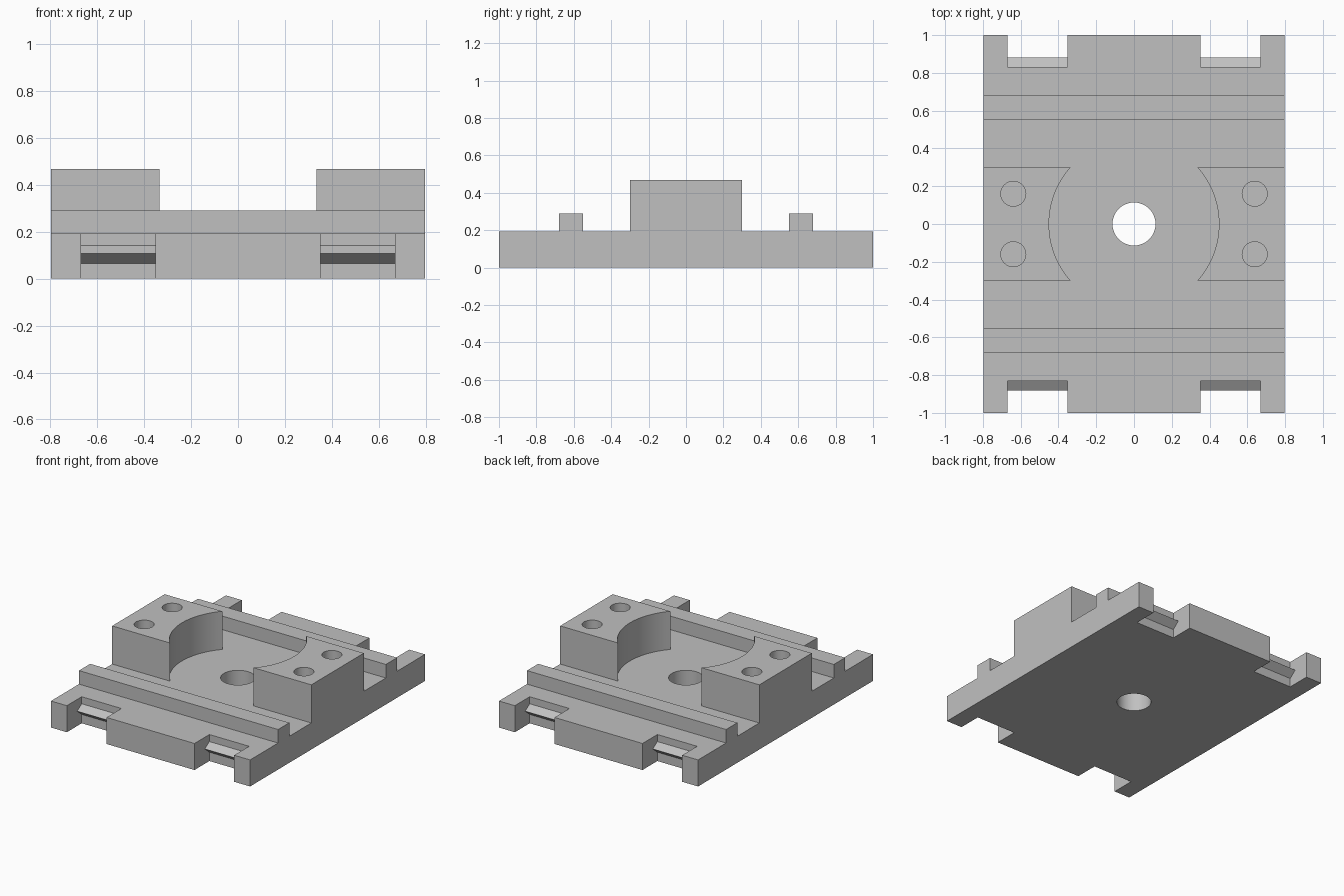
import bpy, bmesh, math
from mathutils import Vector

if "Cube" in bpy.data.objects:
    bpy.data.objects.remove(bpy.data.objects["Cube"])

W, L = 0.797, 1.0                      # half width, half length
DECK, RIB, TOP = 0.192, 0.29, 0.468    # height levels

grey = bpy.data.materials.new("plain grey")
grey.diffuse_color = (0.53, 0.53, 0.53, 1)
grey.use_nodes = True
grey.node_tree.nodes["Principled BSDF"].inputs["Base Color"].default_value = grey.diffuse_color


def prism(name, points, offset):
    """Closed solid from a planar outline swept along offset."""
    bm = bmesh.new()
    face = bm.faces.new([bm.verts.new(p) for p in points])
    new = bmesh.ops.extrude_face_region(bm, geom=[face])["geom"]
    bmesh.ops.translate(bm, vec=Vector(offset),
                        verts=[v for v in new if isinstance(v, bmesh.types.BMVert)])
    bmesh.ops.recalc_face_normals(bm, faces=bm.faces)
    mesh = bpy.data.meshes.new(name)
    bm.to_mesh(mesh)
    bm.free()
    mesh.materials.append(grey)
    obj = bpy.data.objects.new(name, mesh)
    bpy.context.collection.objects.link(obj)
    return obj


def drill(name, x, y, r, z0, z1, n=48):
    ring = [(x + r * math.cos(2 * math.pi * i / n),
             y + r * math.sin(2 * math.pi * i / n), z0) for i in range(n)]
    return prism(name, ring, (0, 0, z1 - z0))


def combine(target, tool, operation):
    mod = target.modifiers.new(operation.lower(), 'BOOLEAN')
    mod.operation, mod.solver, mod.object = operation, 'EXACT', tool
    bpy.context.view_layer.objects.active = target
    bpy.ops.object.modifier_apply(modifier=mod.name)
    bpy.data.objects.remove(tool)


# Base plate with two cross ribs, drawn as a side profile
half = [(0.552, DECK), (0.552, RIB), (0.68, RIB), (0.68, DECK), (L, DECK), (L, 0)]
profile = half + [(-y, z) for y, z in reversed(half)]
plate = prism("base_plate", [(-W, y, z) for y, z in profile], (2 * W, 0, 0))

# Raised side blocks with a round recess on the inner face
R, D = 0.45, 0.30
a = math.asin(D / R)
for s in (-1, 1):
    arc = [(s * R * math.cos(a * t / 12), R * math.sin(a * t / 12), DECK - 0.05)
           for t in range(-12, 13)]
    outline = arc + [(s * W, D, DECK - 0.05), (s * W, -D, DECK - 0.05)]
    block = prism("side_block", outline, (0, 0, TOP - DECK + 0.05))
    combine(plate, block, 'UNION')

# End notches, each leaving a pointed snap lip on its back wall
notch = [(0.83, -0.1), (0.83, 0.064), (0.882, 0.107), (0.83, 0.141),
         (0.83, 0.3), (1.1, 0.3), (1.1, -0.1)]
for sx in (-1, 1):
    for sy in (-1, 1):
        cutter = prism("notch_cutter", [(sx * 0.352, sy * y, z) for y, z in notch],
                       (sx * 0.318, 0, 0))
        combine(plate, cutter, 'DIFFERENCE')
        # Blind screw holes in the blocks
        combine(plate, drill("screw_cutter", sx * 0.639, sy * 0.16, 0.066, DECK, 0.6),
                'DIFFERENCE')

# Central through hole
combine(plate, drill("centre_cutter", 0, 0, 0.114, -0.1, 0.6, 64), 'DIFFERENCE')

plate.name = "mounting_plate"
bpy.ops.object.select_all(action='DESELECT')
plate.select_set(True)
bpy.context.view_layer.objects.active = plate
bpy.ops.object.shade_smooth_by_angle(angle=math.radians(25))
